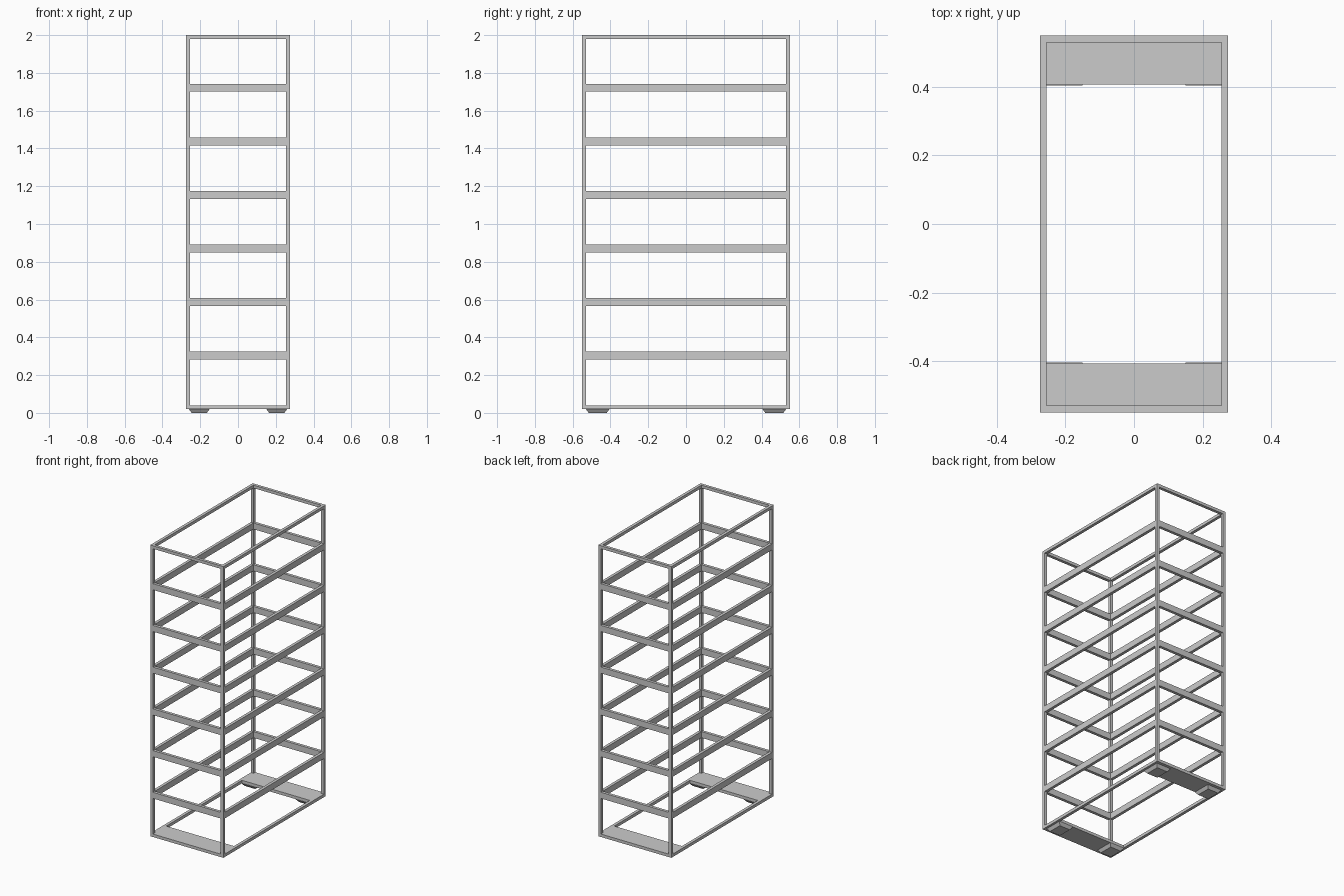
import bpy, bmesh

if "Cube" in bpy.data.objects:
    bpy.data.objects.remove(bpy.data.objects["Cube"])

HX, HY = 0.275, 0.55      # outer half width and half depth
T = 0.02                  # tube thickness
Z0, Z1 = 0.02, 2.0        # frame bottom and top


def box(name, x0, x1, y0, y1, z0, z1, taper=0.0):
    """Box between two corners; taper insets the bottom face."""
    bm = bmesh.new()
    bmesh.ops.create_cube(bm, size=1)
    for v in bm.verts:
        low = v.co.z < 0
        k = taper if low else 0.0
        v.co = (x0 + k if v.co.x < 0 else x1 - k,
                y0 + k if v.co.y < 0 else y1 - k,
                z0 if low else z1)
    me = bpy.data.meshes.new(name)
    bm.to_mesh(me)
    bm.free()
    ob = bpy.data.objects.new(name, me)
    bpy.context.collection.objects.link(ob)
    return ob


def mirrored(a, b, s):
    return (a, b) if s > 0 else (-b, -a)


def rail_ring(name, z0, z1):
    """Four rails fitted between the corner posts."""
    for s, side in ((-1, "left"), (1, "right")):
        box(f"{name}_{side}", *mirrored(HX - T, HX, s), -HY + T, HY - T, z0, z1)
    for s, side in ((-1, "front"), (1, "back")):
        box(f"{name}_{side}", -HX + T, HX - T, *mirrored(HY - T, HY, s), z0, z1)


# Corner posts and tapered feet
for sx in (-1, 1):
    for sy in (-1, 1):
        box("corner_post", *mirrored(HX - T, HX, sx), *mirrored(HY - T, HY, sy), Z0, Z1)
        box("foot", *mirrored(0.15, 0.26, sx), *mirrored(0.405, 0.53, sy), 0, Z0, 0.015)

# Base and top frames
rail_ring("base_rail", Z0, Z0 + T)
rail_ring("top_rail", Z1 - T, Z1)

# Six levels of shelf rails
for i in range(6):
    zc = 0.303 + i * 0.2837
    rail_ring(f"shelf_rail_{i + 1}", zc - 0.021, zc + 0.021)

# Base plates at front and back
for s, side in ((-1, "front"), (1, "back")):
    box(f"base_plate_{side}", -HX + T, HX - T, *mirrored(0.407, HY - T, s), Z0, Z0 + T)
